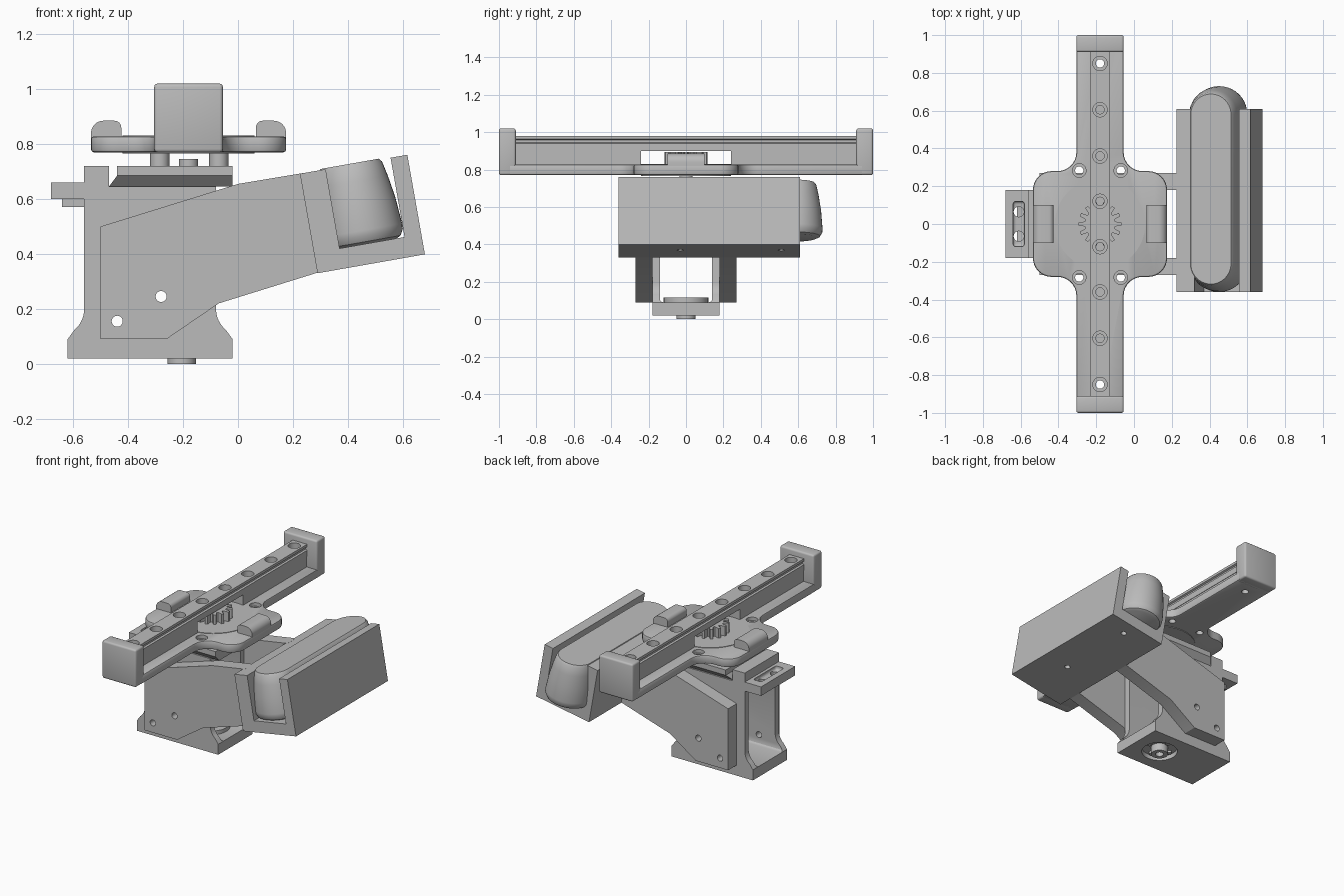
import bpy, bmesh, math
from math import cos, sin, pi, radians
from mathutils import Vector, Matrix

old = bpy.data.objects.get("Cube")
if old:
    bpy.data.objects.remove(old, do_unlink=True)

grey = bpy.data.materials.new("plain_grey")
grey.use_nodes = True
COLOUR = (0.5, 0.5, 0.5, 1)
grey.diffuse_color = COLOUR
grey.node_tree.nodes["Principled BSDF"].inputs["Base Color"].default_value = COLOUR

CX = -0.18  # turntable axis


def finish(name, bm):
    bmesh.ops.recalc_face_normals(bm, faces=bm.faces)
    me = bpy.data.meshes.new(name)
    bm.to_mesh(me)
    bm.free()
    me.materials.append(grey)
    ob = bpy.data.objects.new(name, me)
    bpy.context.collection.objects.link(ob)
    return ob


def prism(name, pts, lo, hi, axis="Z"):
    """Extrude a 2D outline: axis Z uses (x, y), axis Y uses (x, z)."""
    bm = bmesh.new()
    place = (lambda a, b: (a, b, lo)) if axis == "Z" else (lambda a, b: (a, lo, b))
    face = bm.faces.new([bm.verts.new(place(a, b)) for a, b in pts])
    out = bmesh.ops.extrude_face_region(bm, geom=[face])
    step = Vector((0, 0, hi - lo)) if axis == "Z" else Vector((0, hi - lo, 0))
    bmesh.ops.translate(bm, vec=step, verts=[v for v in out["geom"] if isinstance(v, bmesh.types.BMVert)])
    return finish(name, bm)


def box(name, x, y, z):
    return prism(name, [(x[0], y[0]), (x[1], y[0]), (x[1], y[1]), (x[0], y[1])], z[0], z[1])


def circle(cx, cy, r, n=32):
    return [(cx + r * cos(2 * pi * i / n), cy + r * sin(2 * pi * i / n)) for i in range(n)]


def rod(name, cx, cy, r, lo, hi, axis="Z"):
    return prism(name, circle(cx, cy, r), lo, hi, axis)


def arc(cx, cy, r, a, b, n=8):
    return [(cx + r * cos(radians(a + (b - a) * i / n)), cy + r * sin(radians(a + (b - a) * i / n)))
            for i in range(n + 1)]


def modify(ob, kind, **settings):
    mod = ob.modifiers.new("edit", kind)
    for key, value in settings.items():
        setattr(mod, key, value)
    bpy.context.view_layer.objects.active = ob
    bpy.ops.object.modifier_apply(modifier=mod.name)


def cut(ob, *cutters):
    for c in cutters:
        modify(ob, "BOOLEAN", operation="DIFFERENCE", object=c, solver="EXACT")
        bpy.data.objects.remove(c, do_unlink=True)


def bevel(ob, width, segments=3):
    modify(ob, "BEVEL", width=width, segments=segments, limit_method="ANGLE", angle_limit=radians(50))


# Tower with flared foot, open from end to end
tower = prism("tower", [(-0.62, 0.02), (-0.62, 0.09)] + arc(-0.66, 0.2, 0.1, -50, 0)
              + [(-0.56, 0.72), (-0.47, 0.72), (-0.47, 0.645), (-0.08, 0.645)]
              + arc(0.02, 0.2, 0.1, 180, 230) + [(-0.02, 0.09), (-0.02, 0.02)], -0.18, 0.18, "Y")
opening = box("opening", (-0.8, 0.2), (-0.14, 0.14), (0.09, 0.6))
bevel(opening, 0.02)
PINS = [(-0.28, 0.245), (-0.44, 0.155)]
cut(tower, opening, rod("recess", -0.205, 0, 0.11, -0.1, 0.05),
    *[rod("pin", x, z, 0.02, -0.4, 0.4, "Y") for x, z in PINS])

# Foot socket and screws
rod("foot_disc", -0.205, 0, 0.12, 0.085, 0.115)
foot = rod("foot_boss", -0.205, 0, 0.052, 0, 0.06)
cut(foot, rod("bore", -0.205, 0, 0.025, -0.1, 0.03))
for x, y in circle(-0.205, 0, 0.08, 4):
    rod("foot_screw", x, y, 0.014, 0.035, 0.06)

# Slotted ledge
ledge = box("ledge", (-0.68, -0.53), (-0.18, 0.18), (0.6, 0.66))
slot = box("slot", (-0.64, -0.58), (-0.12, 0.12), (0.635, 0.8))
bevel(slot, 0.015)
cut(ledge, slot, *[rod("hole", -0.61, y, 0.027, 0.4, 0.8) for y in (-0.065, 0.065)])
rib = box("ledge_rib", (-0.64, -0.55), (-0.12, 0.12), (0.57, 0.601))
cut(rib, *[rod("hole", -0.61, y, 0.027, 0.4, 0.8) for y in (-0.065, 0.065)])

# Dovetail plate, narrower underneath
bm = bmesh.new()
rings = []
for z, half, left in ((0.645, 0.17, -0.47), (0.685, 0.21, -0.44), (0.72, 0.21, -0.44)):
    rings.append([bm.verts.new(p) for p in ((left, -half, z), (-0.02, -half, z), (-0.02, half, z), (left, half, z))])
for a, b in zip(rings, rings[1:]):
    for i in range(4):
        bm.faces.new((a[i], a[i - 1], b[i - 1], b[i]))
bm.faces.new(rings[0])
bm.faces.new(rings[-1])
finish("dovetail", bm)

# Side arms
for side, y in (("right", -0.27), ("left", 0.18)):
    arm = prism(side + "_arm", [(-0.5, 0.09), (-0.26, 0.09), (-0.07, 0.22), (0.3, 0.335), (0.24, 0.695),
                                (0.0, 0.655), (-0.5, 0.5)], y, y + 0.09, "Y")
    cut(arm, *[rod("pin", x, z, 0.02, -0.4, 0.4, "Y") for x, z in PINS])

# Tilted tray and the tapered capsule in it
TILT = Matrix.Translation((0.37, 0, 0.42)) @ Matrix.Rotation(radians(-10), 4, "Y")
tray = prism("tray", [(-0.095, -0.075), (0.302, -0.075), (0.302, 0.293), (0.24, 0.293), (0.24, 0),
                      (0, 0), (0, 0.293), (-0.095, 0.293)], -0.36, 0.61, "Y")
cut(tray, *[rod("hole", 0.13, y, 0.017, -0.2, -0.03) for y in (-0.03, 0.51)])
tray.data.transform(TILT)

bm = bmesh.new()
rings = []
for z, r in ((0.0, 0.12), (0.008, 0.137), (0.03, 0.149), (0.05, 0.15), (0.15, 0.142), (0.23, 0.129),
             (0.285, 0.117), (0.297, 0.108)):
    outline = arc(0.09, 0.58, r, 0, 180, 20) + arc(0.09, -0.21, r, 180, 360, 20)
    rings.append([bm.verts.new((x, y, z)) for x, y in outline])
for a, b in zip(rings, rings[1:]):
    for i in range(len(a)):
        bm.faces.new((a[i], a[i - 1], b[i - 1], b[i]))
bm.faces.new(rings[0])
bm.faces.new(rings[-1])
finish("capsule", bm).data.transform(TILT)

# Pegs under the turntable
for x in (-0.285, -0.07):
    rod("peg", x, 0, 0.035, 0.715, 0.78)
rod("centre_screw", CX, 0, 0.035, 0.715, 0.745)

# Cross-shaped carrier: one quarter outline mirrored around
quarter = ([(0.355, 0)] + arc(0.255, 0.18, 0.1, 0, 90) + arc(0.225, 0.38, 0.1, 270, 180) + [(0.125, 0.95)])
half = quarter + [(-x, y) for x, y in reversed(quarter)]
outline = half + [(-x, -y) for x, y in half[1:-1]]
carrier = prism("carrier", [(x + CX, y) for x, y in outline], 0.77, 0.828)
bevel(carrier, 0.01, 2)
cut(carrier, *[rod("hole", CX + sx * 0.11, sy * 0.283, r, lo, 0.9)
               for sx in (-1, 1) for sy in (-1, 1) for r, lo in ((0.022, 0.7), (0.036, 0.805))])
cut(carrier, *[rod("hole", CX, y, 0.022, 0.7, 0.9) for y in (-0.85, 0.85)])
rod("turntable_disc", CX, 0, 0.24, 0.766, 0.831)

# End blocks
for s in (-1, 1):
    block = box("end_block", (CX - 0.125, CX + 0.125), sorted((s * 0.91, s)), (0.77, 1.02))
    bevel(block, 0.012)

# Thumb lugs
lug = [(0.355, 0.82), (0.355, 0.84)] + arc(0.31, 0.84, 0.045, 10, 90) + arc(0.27, 0.86, 0.025, 90, 180) + [(0.245, 0.82)]
for s in (-1, 1):
    prism("thumb_lug", [(CX + s * x, z) for x, z in lug], -0.1, 0.1, "Y")

# Rail with grooved sides and counterbored holes, on two webs
rail_side = [(0.053, 0.90), (0.053, 0.94), (0.042, 0.945), (0.042, 0.958), (0.053, 0.963), (0.053, 0.98)]
rail = prism("rail", [(CX + x, z) for x, z in rail_side] + [(CX - x, z) for x, z in reversed(rail_side)],
             -0.915, 0.915, "Y")
webs = [box("rail_web", (CX - 0.05, CX + 0.05), sorted((s * 0.24, s * 0.915)), (0.82, 0.902)) for s in (-1, 1)]
for s in (-1, 1):
    for y in (0.12, 0.36, 0.605, 0.85):
        cut(rail, rod("bore", CX, s * y, 0.022, 0.7, 1.1), rod("counterbore", CX, s * y, 0.038, 0.94, 1.1))
    cut(webs[s > 0], rod("bore", CX, s * 0.85, 0.022, 0.7, 1.1))

# Pinion
teeth = []
for i in range(14):
    for r, off in ((0.08, -0.36), (0.115, -0.16), (0.115, 0.16), (0.08, 0.36)):
        a = 2 * pi * (i + off) / 14
        teeth.append((CX + r * cos(a), r * sin(a)))
prism("pinion", teeth, 0.82, 0.895)

# Smooth shading with sharp edges kept
bpy.ops.object.select_all(action="DESELECT")
for ob in bpy.context.scene.objects:
    if ob.type == "MESH":
        ob.select_set(True)
        bpy.context.view_layer.objects.active = ob
bpy.ops.object.shade_smooth_by_angle(angle=radians(30))
